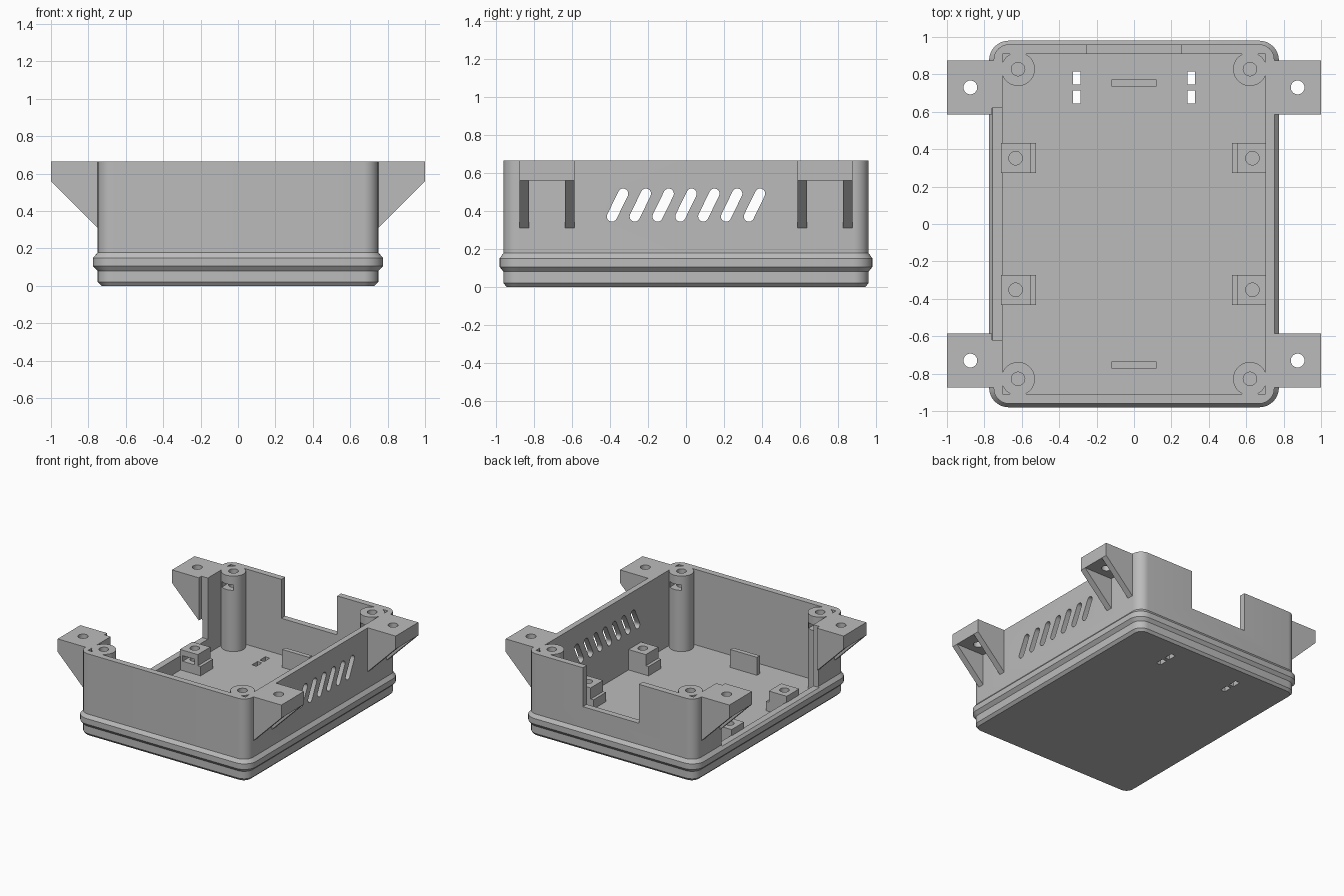
import bpy, bmesh, math

if "Cube" in bpy.data.objects:
    bpy.data.objects.remove(bpy.data.objects["Cube"])

grey = bpy.data.materials.new("plain grey")
grey.diffuse_color = (0.5, 0.5, 0.5, 1)
grey.use_nodes = True
grey.node_tree.nodes["Principled BSDF"].inputs["Base Color"].default_value = grey.diffuse_color


def new_object(name, bm):
    bmesh.ops.recalc_face_normals(bm, faces=bm.faces)
    mesh = bpy.data.meshes.new(name)
    bm.to_mesh(mesh)
    bm.free()
    mesh.materials.append(grey)
    obj = bpy.data.objects.new(name, mesh)
    bpy.context.collection.objects.link(obj)
    return obj


def loft(name, rings):
    """Skin a stack of matching closed rings and cap both ends."""
    bm = bmesh.new()
    loops = [[bm.verts.new(p) for p in ring] for ring in rings]
    n = len(loops[0])
    for a, b in zip(loops, loops[1:]):
        for i in range(n):
            j = (i + 1) % n
            bm.faces.new((a[i], a[j], b[j], b[i]))
    bm.faces.new(loops[0][::-1])
    bm.faces.new(loops[-1])
    return new_object(name, bm)


def box(name, x0, x1, y0, y1, z0, z1):
    x0, x1 = sorted((x0, x1))
    y0, y1 = sorted((y0, y1))
    return loft(name, [[(x0, y0, z), (x1, y0, z), (x1, y1, z), (x0, y1, z)] for z in (z0, z1)])


def cylinder(name, x, y, r, z0, z1, n=32):
    angles = [2 * math.pi * i / n for i in range(n)]
    return loft(name, [[(x + r * math.cos(a), y + r * math.sin(a), z) for a in angles] for z in (z0, z1)])


def rounded_ring(hx, hy, r, z, steps=8):
    ring = []
    for k, (sx, sy) in enumerate(((1, 1), (-1, 1), (-1, -1), (1, -1))):
        for i in range(steps + 1):
            a = math.pi / 2 * (k + i / steps)
            ring.append((sx * (hx - r) + r * math.cos(a), sy * (hy - r) + r * math.sin(a), z))
    return ring


def cut(obj, *cutters):
    """Subtract the cutters one by one and remove them."""
    for c in cutters:
        mod = obj.modifiers.new("cut", "BOOLEAN")
        mod.operation, mod.solver, mod.object = "DIFFERENCE", "EXACT", c
    mesh = bpy.data.meshes.new_from_object(obj.evaluated_get(bpy.context.evaluated_depsgraph_get()))
    obj.modifiers.clear()
    obj.data = mesh
    for c in cutters:
        bpy.data.objects.remove(c)


def side_opening():
    return box("opening", -0.76, -0.69, -0.62, 0.62, 0.17, 0.8)


def vent(y):
    """Slanted capsule running through the right wall."""
    cz, half, r, tilt = 0.43, 0.067, 0.027, math.radians(26)
    section = []
    for i in range(18):
        k = i if i < 9 else i - 1
        a = math.pi * k / 8
        u, v = r * math.cos(a), r * math.sin(a) + (half if i < 9 else -half)
        section.append((y + u * math.cos(tilt) + v * math.sin(tilt), cz - u * math.sin(tilt) + v * math.cos(tilt)))
    return loft("vent", [[(x, p, q) for p, q in section] for x in (0.65, 0.85)])


# Tray shell with chamfered foot and raised belt
shell_profile = [(-0.02, 0), (0, 0.02), (0, 0.08), (0.025, 0.105), (0.025, 0.15), (0, 0.178), (0, 0.665)]
shell = loft("tray_shell", [rounded_ring(0.75 + d, 0.96 + d * 0.8, 0.08 + d, z) for d, z in shell_profile])
cut(shell, box("cavity", -0.704, 0.704, -0.91, 0.91, 0.055, 0.8))
cut(shell, side_opening(), box("back_notch", -0.25, 0.25, 0.85, 1.1, 0.35, 0.8))
cut(shell, *[vent(0.12 * i) for i in range(-3, 4)])
cut(shell, *[box("strap_slot", x - 0.02, x + 0.02, y - 0.035, y + 0.035, -0.1, 0.1)
             for x in (-0.307, 0.307) for y in (0.68, 0.78)])

for sx, side in ((-1, "left"), (1, "right")):
    for sy, end in ((-1, "front"), (1, "back")):
        tag = side + "_" + end

        # Mounting ear with two triangular ribs underneath
        profile = [(0.74, 0.665), (1, 0.665), (1, 0.56), (0.75, 0.31), (0.74, 0.31)]
        ear = loft("mounting_ear_" + tag,
                   [[(sx * x, sy * y, z) for x, z in profile] for y in (0.585, 0.875)])
        cut(ear, box("rib_gap", sx * 0.7, sx * 1.1, sy * 0.635, sy * 0.825, 0.2, 0.56),
            cylinder("screw_hole", sx * 0.875, sy * 0.73, 0.037, 0.5, 0.8))
        if sx < 0:
            cut(ear, side_opening())

        # Corner screw post with nut slot facing the middle
        post = cylinder("screw_post_" + tag, sx * 0.62, sy * 0.828, 0.09, 0.05, 0.665, 48)
        cut(post, cylinder("post_hole", sx * 0.62, sy * 0.828, 0.036, 0.4, 0.8),
            box("nut_slot", sx * 0.57, sx * 0.67, sy * 0.7, sy * 0.87, 0.55, 0.595))

        # Board support block: stepped base, upper part with nut slot
        y = sy * 0.352
        block = loft("board_support_" + tag,
                     [[(sx * x, yy, z) for x, z in ((0.71, 0.05), (0.525, 0.05), (0.525, 0.13),
                                                    (0.55, 0.13), (0.55, 0.22), (0.71, 0.22))]
                      for yy in (y - 0.08, y + 0.08)])
        cut(block, cylinder("block_hole", sx * 0.633, y, 0.036, 0.1, 0.3),
            box("block_slot", sx * 0.58, sx * 0.685, y - 0.2, y + 0.05, 0.13, 0.175))

# Upright locating plates on the floor
for sy, end in ((-1, "front"), (1, "back")):
    box("locating_plate_" + end, -0.12, 0.12, sy * 0.735, sy * 0.772, 0.05, 0.2)

# Smooth the rounded faces, keep edges crisp
for obj in bpy.data.objects:
    obj.select_set(True)
    bpy.context.view_layer.objects.active = obj
bpy.ops.object.shade_smooth_by_angle(angle=math.radians(30))
